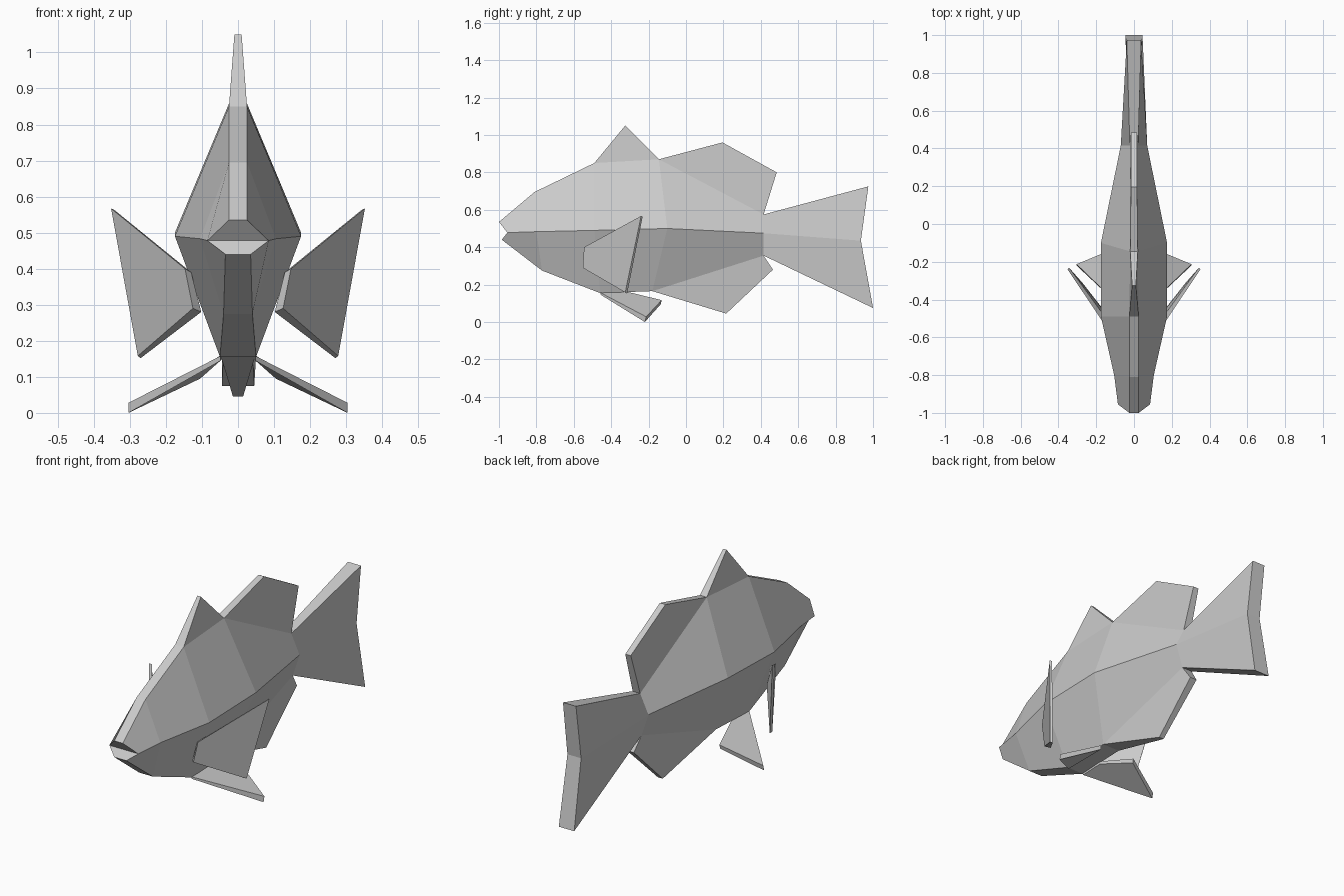
import bpy, bmesh

if "Cube" in bpy.data.objects:
    bpy.data.objects.remove(bpy.data.objects["Cube"])


def make_mesh(name, verts, faces):
    bm = bmesh.new()
    vs = [bm.verts.new(v) for v in verts]
    for f in faces:
        bm.faces.new([vs[i] for i in f])
    bmesh.ops.recalc_face_normals(bm, faces=bm.faces)
    me = bpy.data.meshes.new(name)
    bm.to_mesh(me)
    bm.free()
    ob = bpy.data.objects.new(name, me)
    bpy.context.collection.objects.link(ob)
    return ob


def loft(name, stations):
    """Skin hexagonal rings; a station is (top, mid, bottom), each (half width, y, z)."""
    verts, faces = [], []
    for s in stations:
        verts += [(x, y, z) for x, y, z in s]
        verts += [(-x, y, z) for x, y, z in reversed(s)]
    n = len(stations)
    for k in range(n - 1):
        for i in range(6):
            j = (i + 1) % 6
            faces.append((6*k + i, 6*k + j, 6*k + 6 + j, 6*k + 6 + i))
    for b in (0, 6 * (n - 1)):
        faces += [(b, b + 1, b + 4, b + 5), (b + 1, b + 2, b + 3, b + 4)]
    return make_mesh(name, verts, faces)


def slab(name, a, b):
    """Solid between two matching outlines."""
    n = len(a)
    faces = [tuple(range(n)), tuple(range(2 * n - 1, n - 1, -1))]
    faces += [(i, (i + 1) % n, n + (i + 1) % n, n + i) for i in range(n)]
    return make_mesh(name, list(a) + list(b), faces)


def centre_fin(name, pts):
    slab(name, pts, [(-x, y, z) for x, y, z in pts])


def fin_pair(name, a, b):
    for side, s in (("left", 1), ("right", -1)):
        slab(f"{name}_{side}", [(s*x, y, z) for x, y, z in a],
             [(s*x, y, z) for x, y, z in b])


# Body, from the open mouth to the tail root
tail_root = [(0.022, 0.415, 0.575), (0.07, 0.415, 0.475), (0.03, 0.415, 0.355)]
loft("body", [
    [(0.025, -1.0, 0.535), (0.085, -0.955, 0.478), (0.035, -0.985, 0.44)],
    [(0.025, -0.81, 0.695), (0.105, -0.80, 0.483), (0.04, -0.77, 0.275)],
    [(0.025, -0.49, 0.85), (0.175, -0.49, 0.49), (0.05, -0.46, 0.155)],
    [(0.02, -0.145, 0.87), (0.175, -0.10, 0.50), (0.05, -0.18, 0.165)],
    tail_root])

# Tail fin
loft("tail_fin", [
    tail_root,
    [(0.038, 0.975, 0.725), (0.04, 0.935, 0.435), (0.045, 1.0, 0.075)]])

# Fins on the centre line
centre_fin("front_dorsal_fin", [
    (0.025, -0.49, 0.85), (0.01, -0.325, 1.05), (0.02, -0.145, 0.87)])
centre_fin("rear_dorsal_fin", [
    (0.02, -0.145, 0.87), (0.016, 0.195, 0.96),
    (0.016, 0.485, 0.80), (0.022, 0.415, 0.575)])
centre_fin("anal_fin", [
    (0.05, -0.18, 0.165), (0.014, 0.215, 0.045),
    (0.02, 0.465, 0.28), (0.03, 0.415, 0.355)])

# Paired side fins
fin_pair("pectoral_fin",
         [(0.147, -0.545, 0.40), (0.352, -0.24, 0.567),
          (0.278, -0.325, 0.158), (0.125, -0.552, 0.29)],
         [(0.13, -0.525, 0.39), (0.343, -0.232, 0.563),
          (0.27, -0.315, 0.152), (0.102, -0.53, 0.28)])

# Paired belly fins
fin_pair("pelvic_fin",
         [(0.048, -0.46, 0.158), (0.304, -0.213, 0.028),
          (0.105, -0.13, 0.117), (0.045, -0.32, 0.163)],
         [(0.048, -0.455, 0.145), (0.304, -0.22, 0.0),
          (0.105, -0.135, 0.095), (0.045, -0.32, 0.148)])
